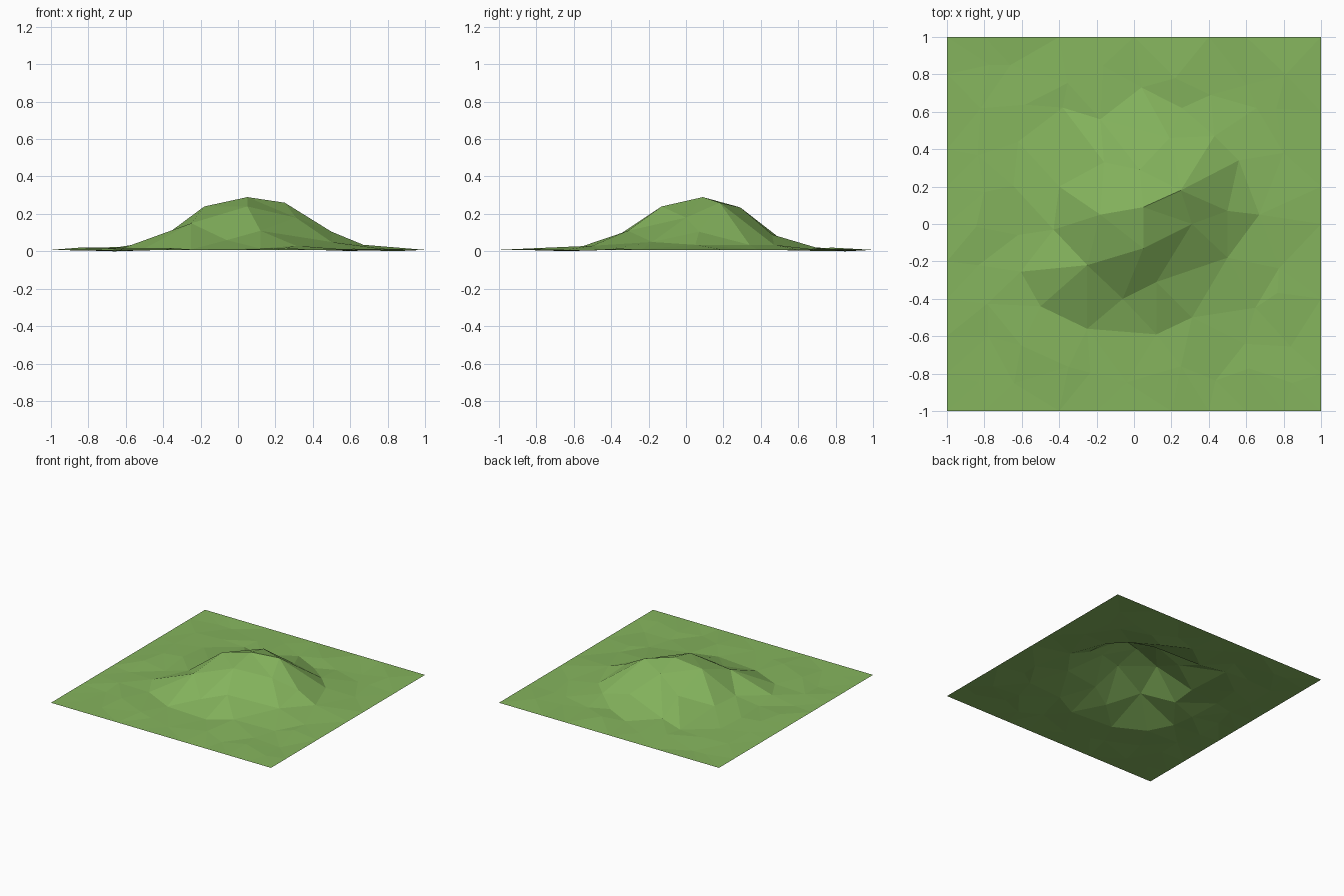
import bpy
import random
from mathutils import Vector
from mathutils.geometry import delaunay_2d_cdt

default_cube = bpy.data.objects.get("Cube")
if default_cube:
    bpy.data.objects.remove(default_cube, do_unlink=True)

random.seed(4)
GROUND = 0.008
CELLS = 10

# Summit, shoulders and foot of the hill
hill_points = [
    (.05, .09, .29), (-.18, .05, .24), (.25, .18, .26), (.05, -.13, .24),
    (.03, .29, .235), (.31, 0, .18), (.5, .07, .105), (-.25, -.22, .15),
    (.12, -.31, .11), (-.06, -.4, .06), (.5, -.18, .05), (.56, .34, .035),
    (-.43, -.03, .055), (-.4, .2, .05), (-.16, .33, .12), (.19, .46, .09),
    (.43, .47, .035), (-.18, .56, .025), (.04, .73, .01), (.41, .69, .01),
    (-.62, .44, .015), (-.5, -.44, .015), (-.25, -.56, .01),
    (.12, -.59, .015), (.31, -.5, .03), (.67, .05, .035), (.8, .38, .01),
]
points = [Vector(p) for p in hill_points]


def clear_of_hill(spot):
    """True where a ground point keeps its distance from the hill."""
    inside = -.42 < spot.x < .6 and -.45 < spot.y < .55
    return not inside and all((spot - p.xy).length > .16 for p in points[:len(hill_points)])


# Gently uneven ground around the hill, with a straight border
for row in range(CELLS + 1):
    for column in range(CELLS + 1):
        spot = Vector((column, row)) * 2 / CELLS - Vector((1, 1))
        border = row in (0, CELLS) or column in (0, CELLS)
        if border:
            points.append(spot.to_3d() + Vector((0, 0, GROUND)))
            continue
        spot += Vector((random.uniform(-.06, .06), random.uniform(-.06, .06)))
        if clear_of_hill(spot):
            closeness = max(0, 1 - spot.length)
            height = random.uniform(0, .016) + closeness * .03
            points.append(Vector((spot.x, spot.y, height)))

lowest = min(p.z for p in points)

# Join the points into a faceted sheet
flat, _, faces, origins, _, _ = delaunay_2d_cdt([p.xy for p in points], [], [], 0, 1e-5)
corners = [(v.x, v.y, points[origin[0]].z - lowest) for v, origin in zip(flat, origins)]
mesh = bpy.data.meshes.new("grassy_hill")
mesh.from_pydata(corners, [], faces)
mesh.update()
for polygon in mesh.polygons:
    if polygon.normal.z < 0:
        polygon.flip()
mesh.shade_flat()
terrain = bpy.data.objects.new("grassy_hill", mesh)
bpy.context.collection.objects.link(terrain)

# Grass colour
grass = bpy.data.materials.new("grass_green")
grass.use_nodes = True
colour = (.235, .46, .11, 1)
grass.diffuse_color = colour
grass.node_tree.nodes["Principled BSDF"].inputs["Base Color"].default_value = colour
mesh.materials.append(grass)
